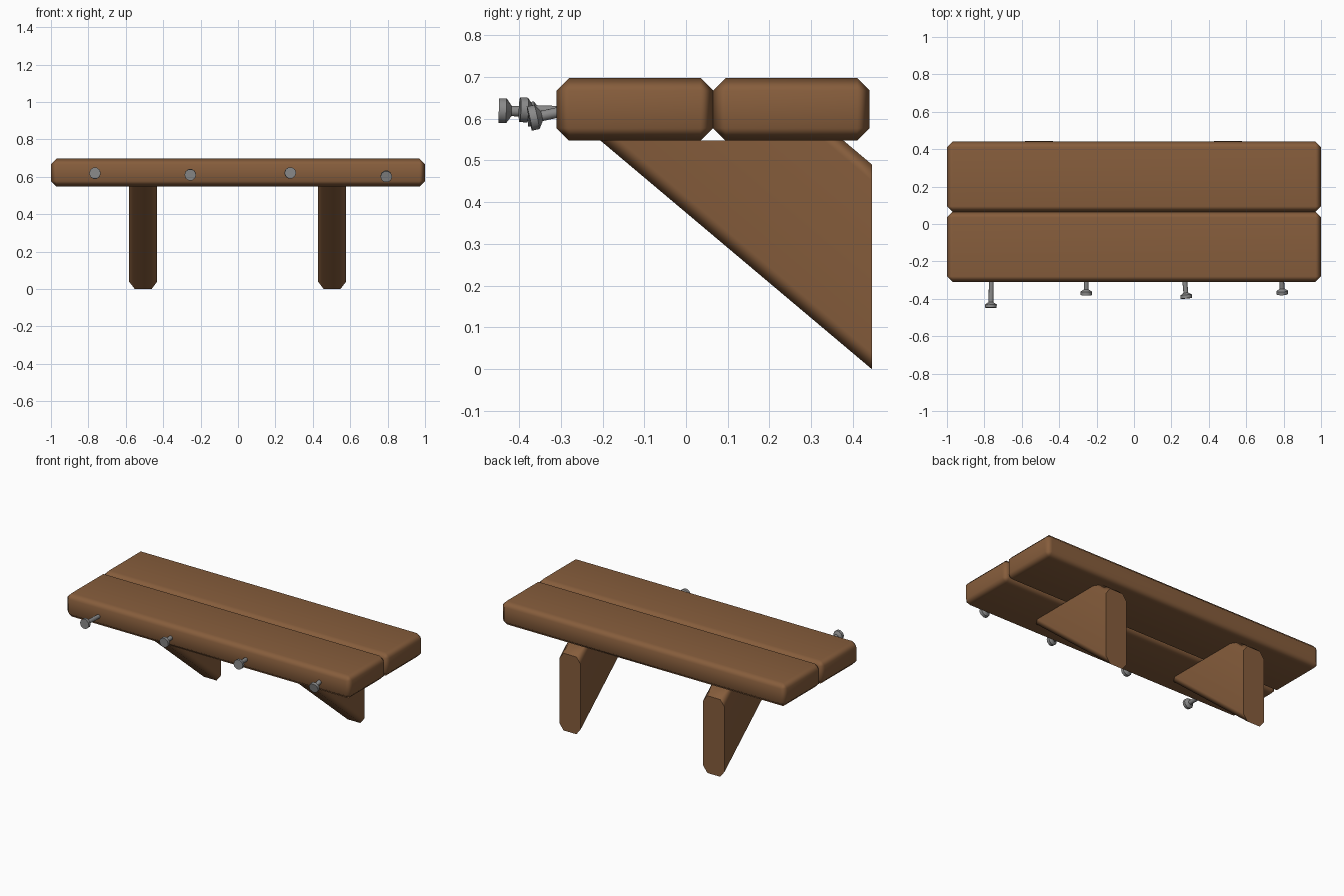
import bpy, bmesh, math
from mathutils import Vector

if "Cube" in bpy.data.objects:
    bpy.data.objects.remove(bpy.data.objects["Cube"])


def material(name, rgb):
    m = bpy.data.materials.new(name)
    m.diffuse_color = (*rgb, 1)
    m.use_nodes = True
    m.node_tree.nodes["Principled BSDF"].inputs["Base Color"].default_value = m.diffuse_color
    return m


WOOD = material("brown wood", (0.24, 0.11, 0.045))
IRON = material("grey iron", (0.25, 0.25, 0.25))


def finish(name, bm, mat, angle):
    bmesh.ops.recalc_face_normals(bm, faces=bm.faces[:])
    me = bpy.data.meshes.new(name)
    bm.to_mesh(me)
    bm.free()
    me.materials.append(mat)
    ob = bpy.data.objects.new(name, me)
    bpy.context.collection.objects.link(ob)
    bpy.ops.object.select_all(action='DESELECT')
    ob.select_set(True)
    bpy.context.view_layer.objects.active = ob
    bpy.ops.object.shade_smooth_by_angle(angle=math.radians(angle))
    # keeps the broad faces flat while the chamfers blend
    wn = ob.modifiers.new("weighted normals", 'WEIGHTED_NORMAL')
    wn.keep_sharp = True
    return ob


def loft(name, rings, mat, angle):
    bm = bmesh.new()
    vs = [[bm.verts.new(p) for p in ring] for ring in rings]
    n = len(vs[0])
    for a, b in zip(vs, vs[1:]):
        for i in range(n):
            j = (i + 1) % n
            bm.faces.new((a[i], a[j], b[j], b[i]))
    bm.faces.new(vs[0])
    bm.faces.new(vs[-1])
    return finish(name, bm, mat, angle)


THICK, WIDTH, CHAMFER = 0.15, 0.375, 0.03
UNDERSIDE, WALL = 0.547, 0.445


# two chamfered shelf planks, side by side
def plank(name, y):
    bm = bmesh.new()
    bmesh.ops.create_cube(bm, size=1)
    bmesh.ops.scale(bm, vec=(2, WIDTH, THICK), verts=bm.verts)
    bmesh.ops.translate(bm, vec=(0, y, UNDERSIDE + THICK / 2), verts=bm.verts)
    bmesh.ops.bevel(bm, geom=bm.edges[:], offset=CHAMFER, segments=1,
                    profile=0.5, affect='EDGES')
    finish(name, bm, WOOD, 60)


plank("front_plank", 0.065 - WIDTH / 2)
plank("back_plank", 0.065 + WIDTH / 2)

# diagonal brackets: a chamfered plank cut off at the wall and under the shelf
slope = math.radians(40.1)
h, c = THICK / 2, CHAMFER
section = [(-h + c, 0), (h - c, 0), (h, c), (h, WIDTH - c),
           (h - c, WIDTH), (-h + c, WIDTH), (-h, WIDTH - c), (-h, c)]
for name, x in (("left_bracket", -0.507), ("right_bracket", 0.503)):
    wall_end, shelf_end = [], []
    for dx, w in section:
        z = w / math.cos(slope)
        top = UNDERSIDE + 0.001
        wall_end.append((x + dx, WALL, z))
        shelf_end.append((x + dx, WALL - (top - z) / math.tan(slope), top))
    loft(name, [wall_end, shelf_end], WOOD, 46)

# bent nails along the front edge: head centre, then where the shank enters
nails = [((-0.765, -0.448, 0.619), (-0.763, -0.31, 0.615)),
         ((-0.255, -0.380, 0.610), (-0.255, -0.31, 0.615)),
         ((0.280, -0.398, 0.621), (0.272, -0.31, 0.618)),
         ((0.793, -0.375, 0.600), (0.790, -0.31, 0.614))]
SIDES = 10
for k, (tip, entry) in enumerate(nails, 1):
    tip, entry = Vector(tip), Vector(entry)
    axis = entry - tip
    length = axis.length + 0.04
    turn = axis.to_track_quat('Z', 'Y')
    rings = []
    for d, r in ((0, 0.031), (0.018, 0.031), (0.03, 0.013), (length, 0.013)):
        rings.append([tip + turn @ Vector((r * math.cos(t), r * math.sin(t), d))
                      for t in (2 * math.pi * i / SIDES for i in range(SIDES))])
    loft(f"nail_{k}", rings, IRON, 40)
